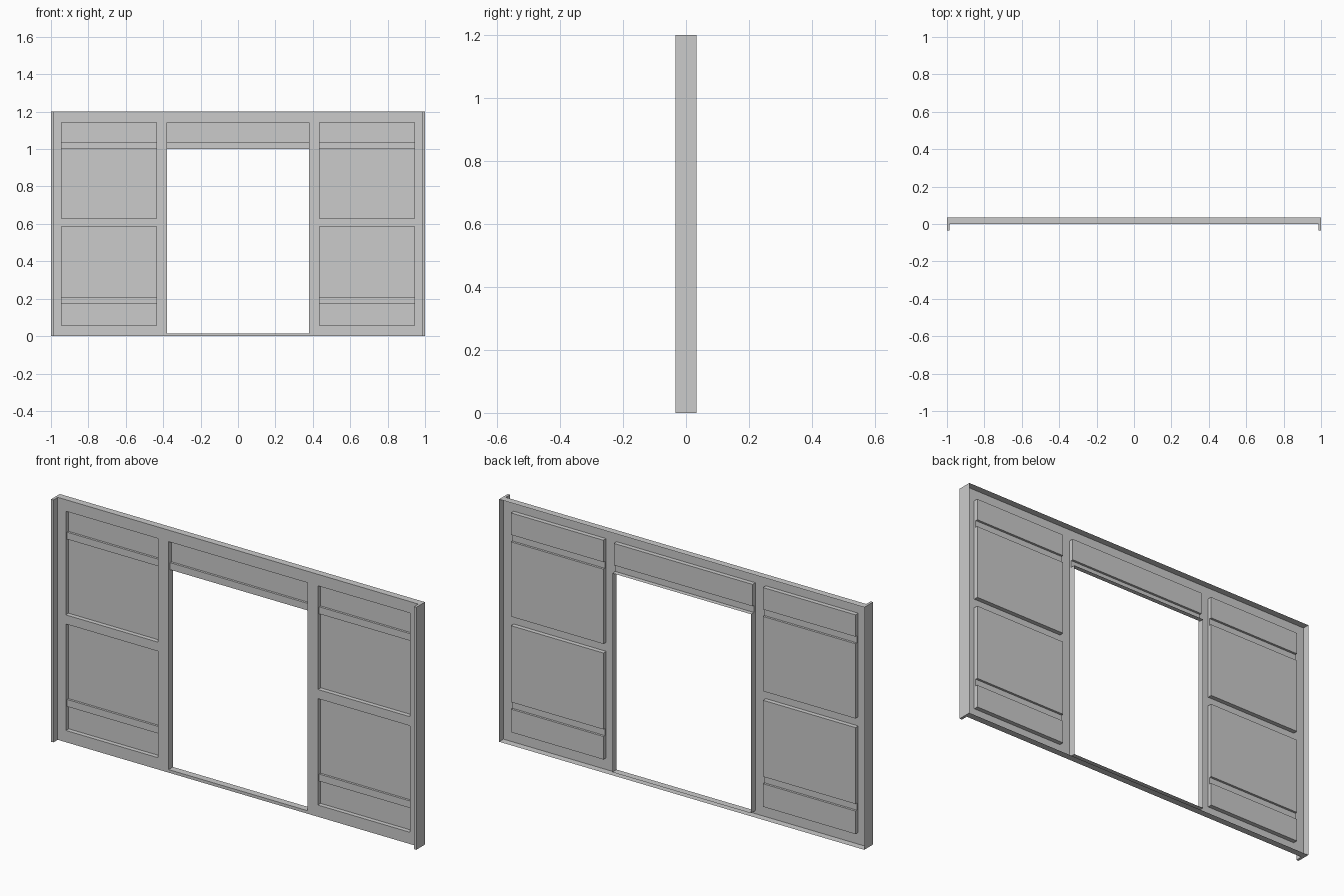
import bpy, bmesh

if "Cube" in bpy.data.objects:
    bpy.data.objects.remove(bpy.data.objects["Cube"])

HEIGHT = 1.2
FRONT, BAND, PANEL, BACK = 0.0, 0.011, 0.022, 0.034   # y of each pressed level
FLANGE_FRONT, FLANGE_T = -0.034, 0.013

# grid lines of the pressed sheet
XS = [-1, -0.943, -0.437, -0.38, 0.38, 0.437, 0.943, 1]
ZS = [0, 0.015, 0.058, 0.172, 0.207, 0.585, 0.63, 1.0, 1.035, 1.143, HEIGHT]


def level(i, k):
    """Depth of cell (i, k); outside the sheet and in the doorway it returns None."""
    if not (0 <= i < len(XS) - 1 and 0 <= k < len(ZS) - 1):
        return None
    if i == 3 and 1 <= k <= 6:
        return None                                   # doorway
    side, centre = i in (1, 5), i == 3
    if (side and k in (3, 7)) or (centre and k == 7):
        return BAND                                   # shallow cross bands
    if (side and k in (2, 4, 6, 8)) or (centre and k == 8):
        return PANEL                                  # recessed panels
    return FRONT


def finish(name, bm):
    bmesh.ops.remove_doubles(bm, verts=bm.verts, dist=1e-5)
    bmesh.ops.recalc_face_normals(bm, faces=bm.faces)
    mesh = bpy.data.meshes.new(name)
    bm.to_mesh(mesh)
    bm.free()
    ob = bpy.data.objects.new(name, mesh)
    bpy.context.collection.objects.link(ob)
    return ob


# pressed wall sheet: a face per cell plus a wall wherever the level changes
bm = bmesh.new()


def quad(*pts):
    bm.faces.new([bm.verts.new(p) for p in pts])


def depth(i, k):
    d = level(i, k)
    return BACK if d is None else d


for i in range(len(XS)):
    for k in range(len(ZS)):
        x0, z0 = XS[i], ZS[k]
        d = depth(i, k)
        if level(i, k) is not None:
            x1, z1 = XS[i + 1], ZS[k + 1]
            quad((x0, d, z0), (x1, d, z0), (x1, d, z1), (x0, d, z1))
        # vertical wall to the cell on the left
        e = depth(i - 1, k)
        if k < len(ZS) - 1 and d != e:
            z1 = ZS[k + 1]
            quad((x0, d, z0), (x0, d, z1), (x0, e, z1), (x0, e, z0))
        # horizontal wall to the cell below
        e = depth(i, k - 1)
        if i < len(XS) - 1 and d != e:
            x1 = XS[i + 1]
            quad((x0, d, z0), (x1, d, z0), (x1, e, z0), (x0, e, z0))
finish("wall_sheet", bm)

# forward flanges at both ends
for side, name in ((-1, "left_end_flange"), (1, "right_end_flange")):
    fb = bmesh.new()
    bmesh.ops.create_cube(fb, size=1)
    for v in fb.verts:
        v.co.x = side * (1 - FLANGE_T / 2) + v.co.x * FLANGE_T
        v.co.y = FLANGE_FRONT * (0.5 - v.co.y)
        v.co.z = HEIGHT * (v.co.z + 0.5)
    finish(name, fb)
